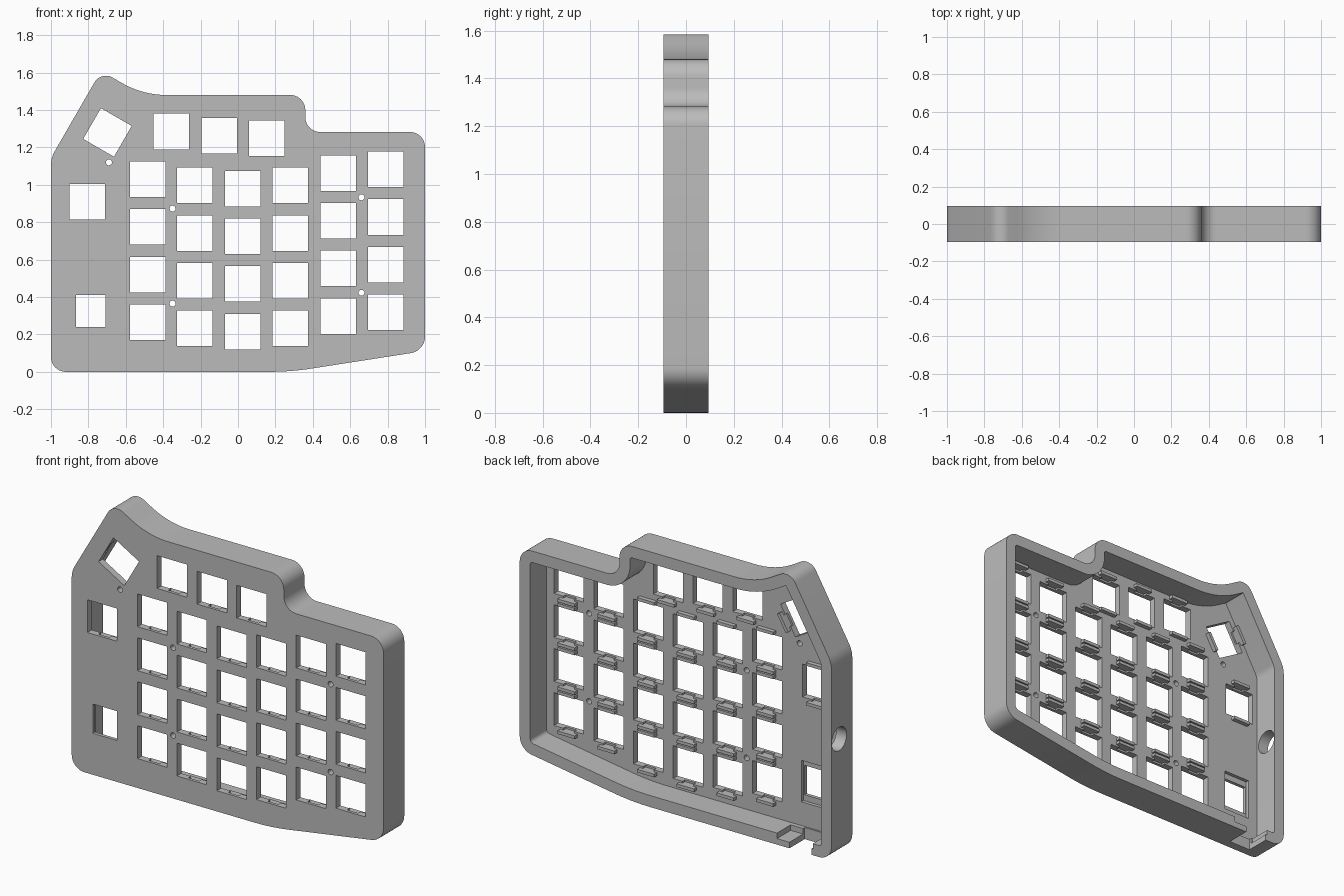
import bpy, bmesh, math
from mathutils import Vector, Matrix

cube = bpy.data.objects.get("Cube")
if cube:
    bpy.data.objects.remove(cube)

FRONT, BACK = -0.095, 0.095
PLATE = -0.055          # inner face of the key plate
WALL = 0.067
KEY = 0.19

grey = bpy.data.materials.new("case grey")
grey.use_nodes = True
grey.diffuse_color = (0.5, 0.5, 0.5, 1)
grey.node_tree.nodes["Principled BSDF"].inputs["Base Color"].default_value = (0.5, 0.5, 0.5, 1)


def make_object(name, bm):
    bmesh.ops.recalc_face_normals(bm, faces=bm.faces)
    mesh = bpy.data.meshes.new(name)
    bm.to_mesh(mesh)
    bm.free()
    mesh.materials.append(grey)
    obj = bpy.data.objects.new(name, mesh)
    bpy.context.collection.objects.link(obj)
    return obj


def prism(bm, points, y0, y1):
    """Extrude an x-z outline along y."""
    face = bm.faces.new([bm.verts.new((x, y0, z)) for x, z in points])
    moved = bmesh.ops.extrude_face_region(bm, geom=[face])["geom"]
    bmesh.ops.translate(bm, vec=(0, y1 - y0, 0),
                        verts=[v for v in moved if isinstance(v, bmesh.types.BMVert)])


def box(bm, x0, x1, y0, y1, z0, z1, place=Matrix()):
    corners = [(x0, z0), (x1, z0), (x1, z1), (x0, z1)]
    start = len(bm.verts)
    prism(bm, corners, y0, y1)
    bm.verts.ensure_lookup_table()
    bmesh.ops.transform(bm, matrix=place, verts=bm.verts[start:])


def rounded(corners, steps=10):
    """Replace each (x, z, radius) corner with an arc."""
    out = []
    for i, (x, z, r) in enumerate(corners):
        p = Vector((x, z))
        a = (Vector(corners[i - 1][:2]) - p).normalized()
        b = (Vector(corners[(i + 1) % len(corners)][:2]) - p).normalized()
        half = a.angle(b) / 2
        centre = p + (a + b).normalized() * r / math.sin(half)
        start = p + a * r / math.tan(half) - centre
        end = p + b * r / math.tan(half) - centre
        sweep = start.angle_signed(end)
        for k in range(steps + 1):
            ang = -sweep * k / steps
            c, s = math.cos(ang), math.sin(ang)
            out.append(centre + Vector((c * start.x - s * start.y, s * start.x + c * start.y)))
    return out


def inset(points, d):
    """Move a counter-clockwise outline inwards by d."""
    out = []
    for i, p in enumerate(points):
        a = (p - points[i - 1]).normalized()
        b = (points[(i + 1) % len(points)] - p).normalized()
        n = Vector((-a.y - b.y, a.x + b.x)).normalized()
        out.append(p + n * d / max(0.5, n.dot(Vector((-a.y, a.x)))))
    return out


def cut(target, bm):
    """Subtract a mesh and drop the cutter."""
    cutter = make_object("cutter", bm)
    cutter.hide_render = True
    mod = target.modifiers.new("cut", 'BOOLEAN')
    mod.operation, mod.solver, mod.object, mod.use_self = 'DIFFERENCE', 'EXACT', cutter, True
    bpy.context.view_layer.update()
    result = bpy.data.meshes.new_from_object(
        target.evaluated_get(bpy.context.evaluated_depsgraph_get()))
    target.modifiers.clear()
    target.data = result
    bpy.data.objects.remove(cutter)


# Case outline
outline = rounded([
    (-1, 0, .08), (.28, 0, 1.5), (1, .112, .09), (1, 1.282, .08), (.36, 1.282, .08),
    (.36, 1.48, .08), (-.51, 1.48, .48), (-.732, 1.609, .07), (-1, 1.145, .15)])
bm = bmesh.new()
prism(bm, outline, FRONT, BACK)
case = make_object("keyboard_case", bm)

# Hollow open at the back
bm = bmesh.new()
prism(bm, inset(outline, WALL), PLATE, BACK + .1)
cut(case, bm)

# Key positions: columns of four, a top row, one side key and one tilted key
keys = [(x, top - .255 * row, 0)
        for x, top in [(-.483, 1.03), (-.23, .997), (.026, .98), (.28, .997), (.535, 1.063), (.79, 1.083)]
        for row in range(4)]
keys += [(-.357, 1.285, 0), (-.1, 1.263, 0), (.153, 1.25, 0), (-.805, .91, 0), (-.698, 1.28, 60)]
places = [Matrix.Translation((x, 0, z)) @ Matrix.Rotation(math.radians(-a), 4, 'Y') for x, z, a in keys]

# Key openings, knob opening and screw holes
h = KEY / 2
bm = bmesh.new()
for place in places:
    box(bm, -h, h, -.2, .05, -h, h, place)
box(bm, -.865, -.708, -.2, .05, .24, .41)
for x, z in [(-.69, 1.12), (-.35, .873), (-.35, .365), (.66, .933), (.66, .423)]:
    prism(bm, [(x + .016 * math.cos(math.tau * k / 20), z + .016 * math.sin(math.tau * k / 20))
               for k in range(20)], -.2, .05)
cut(case, bm)

# Clip notches behind the front lip, and the knob pocket
bm = bmesh.new()
for place in places:
    box(bm, -.035, .035, -.078, .04, -h - .011, h + .011, place)
box(bm, -.872, -.701, -.075, .04, .205, .445)
cut(case, bm)

# Round socket through the side wall
bm = bmesh.new()
bmesh.ops.create_cone(bm, cap_ends=True, segments=32, radius1=.068, radius2=.068, depth=.2,
                      matrix=Matrix.Translation((-1, .025, .68)) @ Matrix.Rotation(math.pi / 2, 4, 'Y'))
cut(case, bm)

# Slot in the bottom wall with a stepped inner edge
bm = bmesh.new()
box(bm, -.87, -.73, -.045, .2, -.1, .1)
cut(case, bm)
bm = bmesh.new()
box(bm, -.88, -.65, -.03, .2, .035, .1)
cut(case, bm)

# Raised clip ledges above and below every key opening
bm = bmesh.new()
for place in places:
    for side in (-1, 1):
        z0, z1 = sorted((side * (h + .011), side * (h + .029)))
        box(bm, -.055, .055, PLATE - .005, PLATE + .025, z0, z1, place)
make_object("key_clips", bm)

# Smooth the rounded corners, keep edges sharp
bpy.ops.object.select_all(action='DESELECT')
case.select_set(True)
bpy.context.view_layer.objects.active = case
bpy.ops.object.shade_smooth_by_angle(angle=math.radians(30))
